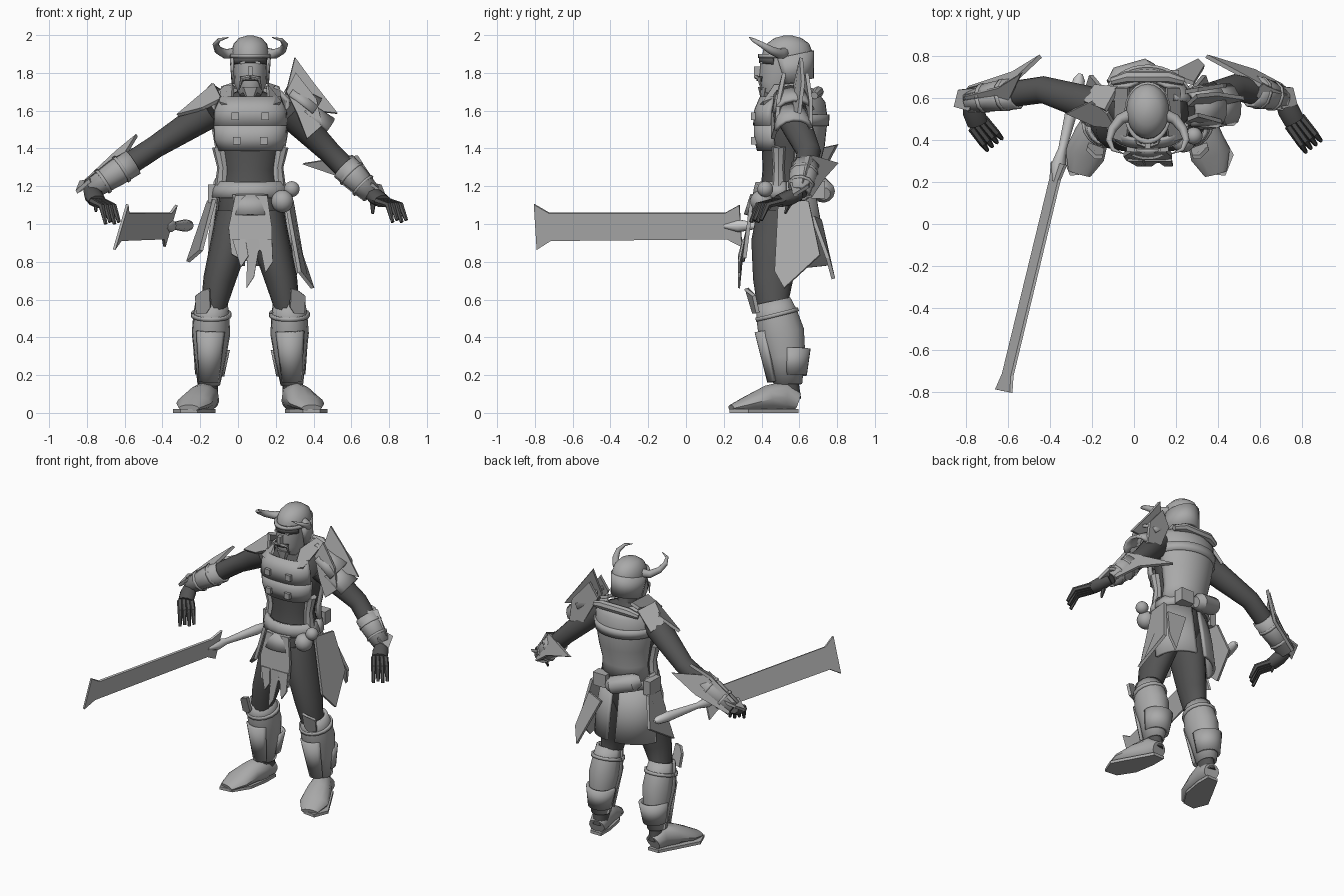
import bpy, bmesh, math
from mathutils import Vector

cube = bpy.data.objects.get("Cube")
if cube:
    bpy.data.objects.remove(cube, do_unlink=True)

BODY = Vector((0.065, 0.55, 0))   # body axis in the scene


def material(name, v):
    m = bpy.data.materials.new(name)
    m.use_nodes = True
    m.diffuse_color = (v, v, v, 1)
    m.node_tree.nodes["Principled BSDF"].inputs["Base Color"].default_value = (v, v, v, 1)
    return m


ARMOUR = material("grey armour", 0.4)
STEEL = material("pale steel", 0.5)
GRIP = material("pale grip", 0.58)
SKIN = material("dark skin", 0.088)


def finish(name, bm, mat, thick=0, smooth=40):
    bmesh.ops.recalc_face_normals(bm, faces=bm.faces)
    me = bpy.data.meshes.new(name)
    bm.to_mesh(me)
    bm.free()
    me.materials.append(mat)
    me.polygons.foreach_set("use_smooth", [smooth > 0] * len(me.polygons))
    me.set_sharp_from_angle(angle=math.radians(smooth))
    ob = bpy.data.objects.new(name, me)
    ob.location = BODY
    bpy.context.collection.objects.link(ob)
    if thick:
        mod = ob.modifiers.new("thickness", "SOLIDIFY")
        mod.thickness, mod.offset = thick, 0
    return ob


def loft(name, path, radii, mat, arc=None, n=16, ref=(0, 1, 0), power=1, thick=0.02):
    """Elliptic rings along a path; an arc in degrees makes an open shell."""
    bm, rings = bmesh.new(), []
    path = [Vector(p) for p in path]
    a0, a1 = arc or (0, 360)
    count = n + 1 if arc else n
    for i, p in enumerate(path):
        t = (path[min(i + 1, len(path) - 1)] - path[max(i - 1, 0)]).normalized()
        u = Vector(ref).cross(t).normalized()
        v = t.cross(u)
        r = radii[i]
        ru, rv = r if isinstance(r, tuple) else (r, r)
        ring = []
        for k in range(count):
            a = math.radians(a0 + (a1 - a0) * k / n)
            c, s = (math.copysign(abs(f) ** power, f) for f in (math.cos(a), math.sin(a)))
            ring.append(bm.verts.new(p + u * ru * c + v * rv * s))
        rings.append(ring)
    for A, B in zip(rings, rings[1:]):
        for k in range(n):
            j = (k + 1) % count
            bm.faces.new((A[k], A[j], B[j], B[k]))
    if not arc:
        bm.faces.new(rings[0])
        bm.faces.new(rings[-1])
    return finish(name, bm, mat, thick if arc else 0)


def column(name, rows, mat, **kw):
    """Upright loft from rows of height, y centre, half width, half depth."""
    return loft(name, [(0, y, z) for z, y, a, b in rows], [(a, b) for z, y, a, b in rows], mat, **kw)


def plate(name, pts, mat=ARMOUR, thick=0.02):
    bm = bmesh.new()
    bm.faces.new([bm.verts.new(p) for p in pts])
    return finish(name, bm, mat, thick, smooth=0)


def box(name, centre, size, mat=ARMOUR):
    bm = bmesh.new()
    bmesh.ops.create_cube(bm, size=1)
    bmesh.ops.scale(bm, vec=size, verts=bm.verts)
    bmesh.ops.translate(bm, vec=centre, verts=bm.verts)
    return finish(name, bm, mat)


def ball(name, centre, r, mat=ARMOUR):
    bm = bmesh.new()
    bmesh.ops.create_uvsphere(bm, u_segments=14, v_segments=10, radius=r)
    bmesh.ops.translate(bm, vec=centre, verts=bm.verts)
    return finish(name, bm, mat)


# Torso and neck
column("torso", [(0.93, -.05, .13, .11), (1.05, -.04, .175, .14), (1.18, -.02, .16, .135), (1.28, -.02, .14, .125),
                 (1.42, 0, .175, .15), (1.58, 0, .2, .16), (1.66, .01, .16, .12), (1.7, 0, .07, .07),
                 (1.8, -.02, .06, .07)], SKIN, n=20)

# Chest bands, back shell, collar and belt
column("upper_chest_band", [(1.52, 0, .2, .185), (1.6, 0, .195, .18), (1.67, 0, .165, .15)], ARMOUR, arc=(205, 335), power=.7)
column("lower_chest_band", [(1.39, 0, .17, .165), (1.45, 0, .19, .18), (1.53, 0, .195, .18)], ARMOUR, arc=(200, 340), power=.7)
column("back_shell", [(1.2, 0, .17, .145), (1.3, .005, .158, .14), (1.42, .01, .18, .165), (1.56, .01, .205, .18),
                      (1.66, .015, .2, .165), (1.73, .03, .13, .1)], ARMOUR, arc=(6, 174))
column("back_band", [(1.52, .01, .208, .187), (1.58, .01, .213, .19)], ARMOUR, arc=(15, 165))
loft("back_roll", [(-.17, .13, 1.68), (-.1, .15, 1.7), (.1, .15, 1.7), (.17, .13, 1.68)], [.02, .03, .03, .02], ARMOUR, n=8)
column("belt", [(1.14, -.02, .195, .165), (1.18, -.02, .19, .16), (1.22, -.02, .17, .15)], ARMOUR, arc=(0, 360), thick=.025)
for s, side in ((1, "left"), (-1, "right")):
    for z, x in ((1.57, .08), (1.44, .072)):
        box(f"{side}_chest_buckle", (s * x, -.19, z), (.04, .03, .04))
    plate(f"{side}_shoulder_strap", [(s * x, y, z) for x, y, z in
          ((.1, -.16, 1.62), (.16, -.14, 1.64), (.15, .1, 1.72), (.09, .1, 1.74), (.09, -.08, 1.73))])
    loft(f"{side}_waist_lacing", [(s * .15, -.06, 1.2), (s * .145, -.06, 1.3), (s * .165, -.06, 1.41)], [.038, .03, .038], ARMOUR, n=8)

# Gourds at the belt and rolled pouches on the back
ball("large_gourd", (.17, -.15, 1.12), .06)
ball("small_gourd", (.22, -.13, 1.185), .042)
loft("bedroll", [(-.17, .11, 1.22), (-.14, .14, 1.21), (.0, .18, 1.17), (.03, .18, 1.16)], [.035, .06, .06, .035], ARMOUR, n=12)
box("belt_pouch", (.1, .15, 1.18), (.1, .07, .09))
box("hip_pouch", (-.2, .02, 1.16), (.05, .12, .1))

# Front apron with torn strips, back skirt
plate("front_apron", [(-.08, -.2, 1.15), (.09, -.2, 1.15), (.115, -.22, .98), (.115, -.24, .82), (.05, -.25, .86),
                      (-.03, -.25, .8), (-.1, -.24, .84), (-.115, -.22, .98)])
for x, lean, end in ((.02, -.02, .66), (.08, .02, .74), (-.06, .03, .77)):
    plate("torn_strip", [(x - .035, -.245, .92), (x + .035, -.245, .92), (x + lean + .02, -.27, end + .06), (x + lean - .02, -.27, end)], thick=.012)
column("apron_flap", [(1.03, -.03, .17, .205), (1.14, -.02, .19, .18)], ARMOUR, arc=(242, 298))
for side, arc in (("left", (0, 82)), ("right", (98, 180))):
    column(f"{side}_back_skirt", [(.76, .01, .215, .185), (.95, -.01, .21, .175), (1.15, -.02, .18, .15)], ARMOUR, arc=arc)

# Hip plates, the left longer than the right
for s, side, low in ((1, "left", .66), (-1, "right", .8)):
    drop = 1.1 - low
    plate(f"{side}_hip_plate", [(s * .19, -.06, 1.13), (s * .22, .1, 1.12), (s * .27, .16, 1.1 - drop * .6),
                                (s * .33, -.03, low), (s * .26, -.08, 1.1 - drop * .8)])
plate("rear_skirt_tail", [(.1, .16, 1.02), (.22, .12, 1.04), (.27, .2, .82), (.24, .23, .71)])

# Legs, greaves, knee guards and boots
for s, side in ((1, "left"), (-1, "right")):
    loft(f"{side}_leg", [(s * x, y, z) for x, y, z in ((.08, -.05, 1.05), (.11, -.07, .9), (.165, -.09, .7), (.19, -.09, .58),
         (.205, -.04, .42), (.215, -.02, .2), (.22, -.01, .07))],
         [(.1, .125), (.1, .135), (.085, .105), (.07, .085), (.08, .1), (.045, .06), (.05, .07)], SKIN)
    loft(f"{side}_greave", [(s * .205, -.085, .59), (s * .207, -.07, .52), (s * .208, -.045, .42), (s * .212, -.02, .3), (s * .22, -.01, .15)],
         [(.075, .08), (.085, .1), (.092, .112), (.075, .092), (.05, .065)], ARMOUR, arc=(0, 360))
    loft(f"{side}_greave_band", [(s * .207, -.07, .53), (s * .207, -.065, .51)], [(.098, .105), (.098, .108)], ARMOUR, arc=(0, 360))
    loft(f"{side}_calf_plate", [(s * .205, .01, .34), (s * .215, .01, .2)], [(.088, .09), (.068, .07)], ARMOUR, arc=(-20, 200))
    loft(f"{side}_shin_plate", [(s * .21, -.07, .44), (s * .22, -.04, .17)], [(.083, .108), (.055, .07)], ARMOUR, arc=(215, 325), n=8)
    plate(f"{side}_knee_guard", [(s * x, y, z) for x, y, z in
          ((.21, -.2, .56), (.215, -.23, .66), (.25, -.23, .65), (.29, -.19, .62), (.285, -.17, .53), (.23, -.19, .53))])
    loft(f"{side}_boot", [(s * x, y, z) for x, y, z in ((.22, .04, .06), (.23, -.03, .085), (.265, -.12, .075), (.3, -.22, .05), (.325, -.31, .025))],
         [(.055, .05), (.065, .085), (.083, .07), (.096, .042), (.055, .018)], ARMOUR, ref=(0, 0, 1), n=12)
    plate(f"{side}_sole", [(s * x, y, .01) for x, y in ((.185, .045), (.265, .045), (.345, -.1), (.41, -.22), (.37, -.32),
          (.28, -.31), (.21, -.2), (.185, -.06))], ARMOUR, .02)

# Head, helmet, face
column("face", [(1.68, -.08, .055, .07), (1.74, -.06, .085, .11), (1.87, -.03, .092, .125)], ARMOUR)
column("helmet", [(1.87, -.015, .1, .132), (1.91, -.01, .102, .133), (1.955, -.01, .088, .112), (1.985, -.01, .06, .07),
                  (1.998, -.01, .015, .02)], ARMOUR, n=20)
column("neck_guard", [(1.75, .02, .09, .1), (1.89, -.01, .1, .13)], ARMOUR, arc=(-25, 205))
column("brow_band", [(1.88, -.02, .102, .138), (1.9, -.02, .102, .138)], ARMOUR, arc=(195, 345))
column("eye_shadow", [(1.84, -.035, .092, .125), (1.872, -.032, .095, .128)], SKIN, arc=(205, 335), thick=.009)
box("nose", (0, -.168, 1.81), (.026, .045, .05))
column("mouth", [(1.74, -.06, .088, .113), (1.765, -.056, .089, .115)], SKIN, arc=(235, 305), thick=.009)
for s, side in ((1, "left"), (-1, "right")):
    box(f"{side}_eye", (s * .04, -.152, 1.853), (.03, .012, .012))
    loft(f"{side}_moustache", [(0, -.18, 1.78), (s * .045, -.165, 1.77), (s * .06, -.15, 1.71)], [.012, .01, .003], ARMOUR, n=6, ref=(0, 0, 1))
    loft(f"{side}_horn", [(s * x, y, z) for x, y, z in ((.08, -.03, 1.905), (.13, -.05, 1.9), (.17, -.1, 1.92), (.184, -.15, 1.95),
         (.165, -.195, 1.975), (.115, -.215, 1.988))], [.03, .026, .021, .016, .01, .002], ARMOUR, n=10, ref=(0, 0, 1))
column("beard", [(1.66, -.14, .02, .015), (1.72, -.13, .05, .04)], ARMOUR, n=8)


# Arms, bracers and hands
def arm(side, s, shoulder, elbow, wrist, palm, tip, spike, outer):
    S, E, W, P, T, K, L = map(Vector, (shoulder, elbow, wrist, palm, tip, spike, outer))
    loft(f"{side}_arm", [S, S.lerp(E, .4), E, E.lerp(W, .4), W], [(.085, .09), (.075, .08), (.06, .065), (.06, .062), (.035, .04)], SKIN)
    loft(f"{side}_bracer", [E.lerp(W, .35), E.lerp(W, .6), W], [(.068, .07), (.065, .068), (.048, .052)], ARMOUR, arc=(0, 360), n=10, thick=.015)
    for f in (.5, .78):
        loft(f"{side}_bracer_cord", [E.lerp(W, f), E.lerp(W, f + .04)], [.082 - f * .025] * 2, ARMOUR, arc=(0, 360), n=10)
    up = Vector((s * .03, .03, .07))
    plate(f"{side}_elbow_spike", [K, E.lerp(W, .4) + up, W + up * .6, W + Vector((0, .06, -.02)), E.lerp(W, .4) + Vector((0, .1, -.05))])
    plate(f"{side}_outer_bracer_plate", [L, E.lerp(W, .5) + up * 1.2, W + up * .7, W + Vector((-s * .03, -.03, .04)), E.lerp(W, .45) + Vector((0, -.02, .07))])
    plate(f"{side}_wrist_plate", [W + Vector(o) for o in ((-s * .05, .06, .06), (s * .05, .05, .04), (s * .07, -.03, -.01), (0, -.05, .05))])
    across = (T - P).cross(Vector((0, 0, 1))).normalized()
    loft(f"{side}_palm", [W, W.lerp(P, .5), P], [(.036, .035), (.052, .042), (.05, .034)], SKIN, n=10, ref=(0, 0, 1))
    for i in range(4):
        o = across * (i - 1.5) * .025
        bend = P.lerp(T, .7) + o * 1.1 + Vector((0, 0, .05))
        loft(f"{side}_finger_{i + 1}", [P + o, bend, T + o * 1.2 - Vector((0, 0, .01 * (i % 2)))], [.019, .017, .01], SKIN, n=6, ref=(0, 0, 1))
    thumb = W.lerp(P, .4) - across * s * .03
    loft(f"{side}_thumb", [thumb, thumb + Vector((-s * .04, -.03, -.04)), thumb + Vector((-s * .04, -.05, -.09))], [.02, .016, .007], SKIN, n=6)


arm("left", 1, (.2, 0, 1.6), (.42, .1, 1.38), (.64, .05, 1.16), (.7, -.06, 1.12), (.79, -.18, 1.02), (.28, .25, 1.32), (.44, .2, 1.28))
arm("right", -1, (-.2, 0, 1.6), (-.5, .09, 1.41), (-.85, .04, 1.18), (-.81, -.07, 1.12), (-.73, -.17, 1.01), (-.51, .25, 1.42), (-.6, .17, 1.47))

# Layered left shoulder guard
for i in range(2):
    a, z = .08 * i, -.09 * i
    loft(f"left_shoulder_layer_{i + 1}", [(.19 + a, 0, 1.68 + z), (.31 + a, .02, 1.58 + z)],
         [(.06, .08), (.1 - .02 * i, .105 - .01 * i)], ARMOUR, arc=(100, 260), n=6)
plate("left_shoulder_crest", [(.19, .02, 1.7), (.235, .06, 1.88), (.33, .07, 1.75), (.46, .05, 1.585), (.33, .02, 1.6)])
plate("left_shoulder_front_plate", [(.19, -.05, 1.7), (.24, -.03, 1.8), (.35, -.06, 1.66), (.38, -.07, 1.52), (.3, -.09, 1.45), (.25, -.09, 1.58)])
plate("left_shoulder_rear_plate", [(.18, .08, 1.7), (.24, .09, 1.8), (.36, .11, 1.66), (.38, .11, 1.5), (.27, .11, 1.52)])

# Smaller right shoulder guard
plate("right_shoulder_plate", [(-.15, -.09, 1.66), (-.19, -.02, 1.74), (-.26, .04, 1.67), (-.385, -.02, 1.575), (-.25, -.08, 1.61)])
plate("right_shoulder_rear_plate", [(-.14, .1, 1.7), (-.2, -.01, 1.74), (-.3, .03, 1.63), (-.25, .11, 1.58)])

# Great sword floating at the right hip
base, along = Vector((-.425, -.27, .99)), Vector((-.235, -.97, -.005))
across = Vector((.28, -.06, .96))
half = ((-.01, .115), (.07, .072), (1.03, .076), (1.11, .125))
outline = [base + along * u + across * w for u, w in half] + [base + along * u - across * w for u, w in reversed(half)]
plate("sword_blade", outline, STEEL, .014)
loft("sword_handle", [base - along * u for u in (-.08, 0, .08, .2, .34, .42, .45)],
     [.012, .035, .02, .026, .033, .028, .01], GRIP, n=10, ref=(0, 0, 1))
